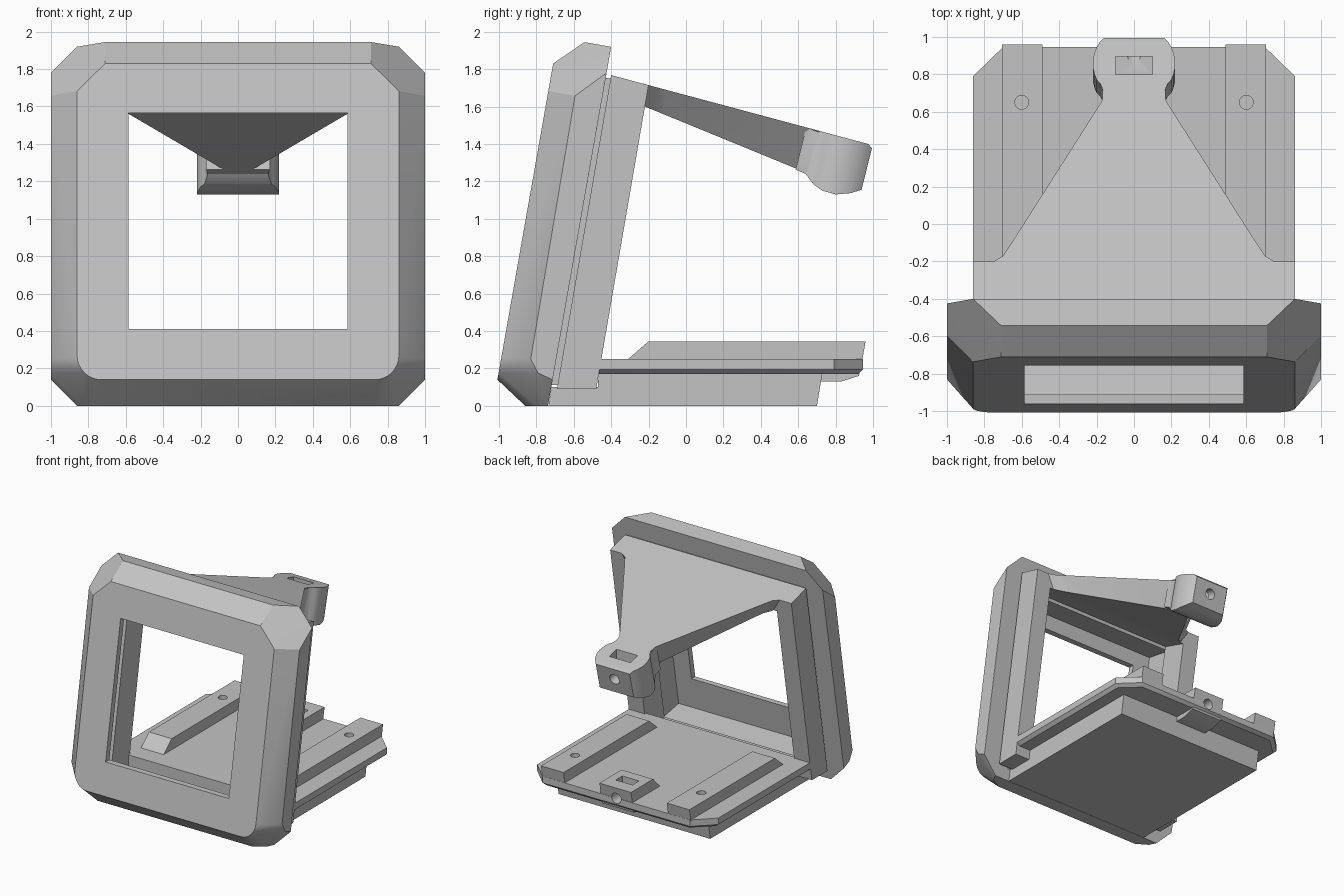
import bpy, bmesh, math
from mathutils import Vector

cube = bpy.data.objects.get("Cube")
if cube:
    bpy.data.objects.remove(cube, do_unlink=True)

grey = bpy.data.materials.new("plain grey")
grey.use_nodes = True
grey.diffuse_color = (0.55, 0.55, 0.55, 1)
grey.node_tree.nodes["Principled BSDF"].inputs["Base Color"].default_value = grey.diffuse_color

S, C = math.sin(math.radians(10)), math.cos(math.radians(10))


def tilt(x, u, d):
    """Point on the leaning frame: u runs up its face, d runs back into it."""
    return Vector((x, -1.033 + u * S + d * C, u * C - d * S))


def make(name, bm):
    bmesh.ops.recalc_face_normals(bm, faces=bm.faces)
    mesh = bpy.data.meshes.new(name)
    bm.to_mesh(mesh)
    bm.free()
    mesh.materials.append(grey)
    ob = bpy.data.objects.new(name, mesh)
    bpy.context.collection.objects.link(ob)
    return ob


def loft(name, rings):
    """Skin matching rings of points and cap both ends."""
    bm = bmesh.new()
    loops = [[bm.verts.new(p) for p in ring] for ring in rings]
    n = len(loops[0])
    for a, b in zip(loops, loops[1:]):
        for i in range(n):
            j = (i + 1) % n
            bm.faces.new((a[i], a[j], b[j], b[i]))
    bm.faces.new(loops[0])
    bm.faces.new(loops[-1])
    return make(name, bm)


def side_prism(name, x0, x1, profile):
    return loft(name, [[(x, y, z) for y, z in profile] for x in (x0, x1)])


def box(name, x, y0, y1, z0, z1):
    return side_prism(name, -x, x, [(y0, z0), (y1, z0), (y1, z1), (y0, z1)])


def rod(name, start, end, radius):
    a, b = Vector(start), Vector(end)
    turn = (b - a).to_track_quat("Z", "Y")
    ring = [turn @ Vector((radius * math.cos(t), radius * math.sin(t), 0))
            for t in (math.tau * i / 24 for i in range(24))]
    return loft(name, [[a + p for p in ring], [b + p for p in ring]])


def both_sides(half):
    return half + [(-x, y) for x, y in reversed(half)]


def boolean(ob, cutter, operation="DIFFERENCE", keep=False):
    mod = ob.modifiers.new("cut", "BOOLEAN")
    mod.operation, mod.solver, mod.object = operation, "EXACT", cutter
    bpy.context.view_layer.objects.active = ob
    bpy.ops.object.modifier_apply(modifier=mod.name)
    if not keep:
        bpy.data.objects.remove(cutter, do_unlink=True)


parts = []

# Leaning bezel: chamfered solid with rounded lower corners
half = [tilt(0.71, 1.858, 0), tilt(0.86, 1.708, 0), tilt(0.71, 2.0, 0.145),
        tilt(0.86, 2.0, 0.29), tilt(1, 1.858, 0.29), tilt(1, 1.708, 0.145)]
half += [Vector(p) for p in ((1, -0.83, 0.25), (1, -0.79, 0.175), (1, -0.713, 0.14),
                             (0.86, -0.738, 0), (0.83, -0.80, 0), (0.73, -0.86, 0))]
for i in range(9):
    a = math.pi / 2 * i / 8
    z = 0.27 - 0.13 * math.sin(a)
    half.append(Vector((0.73 + 0.13 * math.cos(a), -1.033 + z * S / C, z)))
bm = bmesh.new()
for p in half:
    for sx in (1, -1):
        bm.verts.new((sx * p.x, p.y, p.z))
bmesh.ops.convex_hull(bm, input=bm.verts)
bmesh.ops.dissolve_limit(bm, angle_limit=0.02, verts=bm.verts, edges=bm.edges)
bezel = make("front_bezel", bm)
hollow = loft("hollow", [[tilt(x, u, d) for u, d in
                          ((0.15, 0.05), (1.72, 0.05), (1.72, 0.5), (0.15, 0.5))]
                         for x in (-0.74, 0.74)])
boolean(bezel, hollow)
boolean(bezel, box("window", 0.585, -1.4, -0.2, 0.41, 1.565))
parts.append(bezel)

# Inner frame behind the bezel, with a narrower lip making a groove
lip = side_prism("frame_lip", -0.83, 0.83,
                 [(-0.725, 0.11), (-0.6, 0.11), (-0.33, 1.735), (-0.435, 1.755)])
frame = side_prism("inner_frame", -0.86, 0.86,
                   [(-0.69, 0.09), (-0.48, 0.09), (-0.2, 1.714), (-0.4, 1.768)])
opening = side_prism("opening", -0.71, 0.71,
                     [(-0.95, 0.12), (-0.3, 0.12), (-0.05, 1.53), (-0.22, 1.60), (-0.6, 1.72)])
boolean(lip, opening, keep=True)
boolean(frame, opening)
parts += [lip, frame]


# Tapering upper arm
def arm_top(y):
    return 1.768 - 0.268 * (y + 0.4)


def arm_under(y):
    return 1.6 - 0.41 * (y + 0.22)


upper = both_sides([(0.78, -0.25), (0.75, -0.2), (0.70, -0.17), (0.66, -0.11),
                    (0.17, 0.66), (0.165, 0.75)])
lower = both_sides([(0.70, -0.25), (0.66, -0.2), (0.62, -0.17), (0.575, -0.11),
                    (0.10, 0.57), (0.04, 0.63)])
parts.append(loft("upper_arm", [[(x, y, arm_top(y)) for x, y in upper],
                                [(x, y, arm_under(y)) for x, y in lower]]))

# Rounded boss at the arm end: leaning plan outline trimmed to a side profile
plan = [(0.17, 0.62), (0.163, 0.69), (0.18, 0.735)]
plan += [(0.22 * math.cos(a), 0.85 + 0.22 * math.sin(a))
         for a in (math.radians(-25 + 68 * i / 8) for i in range(9))]
plan = both_sides(plan + [(0.16, 1.0)])
boss = loft("arm_boss", [[(x, y + 0.25 * (z - 1.4), z) for x, y in plan] for z in (1.0, 1.65)])
trim = side_prism("trim", -0.5, 0.5,
                  [(0.5, arm_top(0.5)), (0.975, arm_top(0.975)), (1.0, 1.37), (0.955, 1.16),
                   (0.88, 1.137), (0.80, 1.13), (0.73, 1.15), (0.68, 1.185), (0.64, 1.24),
                   (0.5, 1.30)])
boolean(boss, trim, "INTERSECT")
boolean(boss, box("pocket", 0.1, 0.80, 0.895, 1.27, 1.7))
boolean(boss, rod("pin_hole", (0, 0.82, 1.32), (0, 1.1, 1.245), 0.045))
parts.append(boss)

# Base tray on the ground
parts.append(side_prism("base_tray", -0.72, 0.72,
                        [(-0.735, 0), (0.70, 0), (0.73, 0.18), (-0.47, 0.18),
                         (-0.47, 0.1), (-0.72, 0.1)]))

# Base plate with cut back corners and an undercut rim
rim = both_sides([(0.86, -0.47), (0.86, 0.79), (0.70, 0.945)])
under = both_sides([(0.83, -0.47), (0.83, 0.78), (0.68, 0.92)])
plate = loft("base_plate", [[(x, y, 0.17) for x, y in under],
                            [(x, y, 0.195) for x, y in rim],
                            [(x, y, 0.25) for x, y in rim]])

# Raised rails with screw holes
for side, sx in (("left", 1), ("right", -1)):
    rail = side_prism(side + "_rail", sx * 0.49, sx * 0.705,
                      [(-0.31, 0.249), (-0.2, 0.345), (0.96, 0.345), (0.935, 0.2), (-0.31, 0.2)])
    hole = rod("screw_hole", (sx * 0.6, 0.65, 0.27), (sx * 0.6, 0.65, 0.5), 0.037)
    boolean(rail, hole)
    parts.append(rail)

# Latch block at the back of the base
latch = side_prism("latch_block", -0.15, 0.15,
                   [(0.56, 0.24), (0.66, 0.345), (0.96, 0.345), (0.925, 0.16),
                    (0.83, 0.13), (0.72, 0.13)])
for cutter in (box("latch_pocket", 0.08, 0.75, 0.84, 0.2, 0.5),
               rod("latch_hole", (0, 0.8, 0.25), (0, 1.1, 0.25), 0.045)):
    boolean(plate, cutter, keep=True)
    boolean(latch, cutter)
parts += [plate, latch]

# Smooth the rounded areas, keep the hard edges
bpy.ops.object.select_all(action="DESELECT")
for ob in parts:
    ob.select_set(True)
bpy.context.view_layer.objects.active = bezel
bpy.ops.object.shade_smooth_by_angle(angle=math.radians(30))
